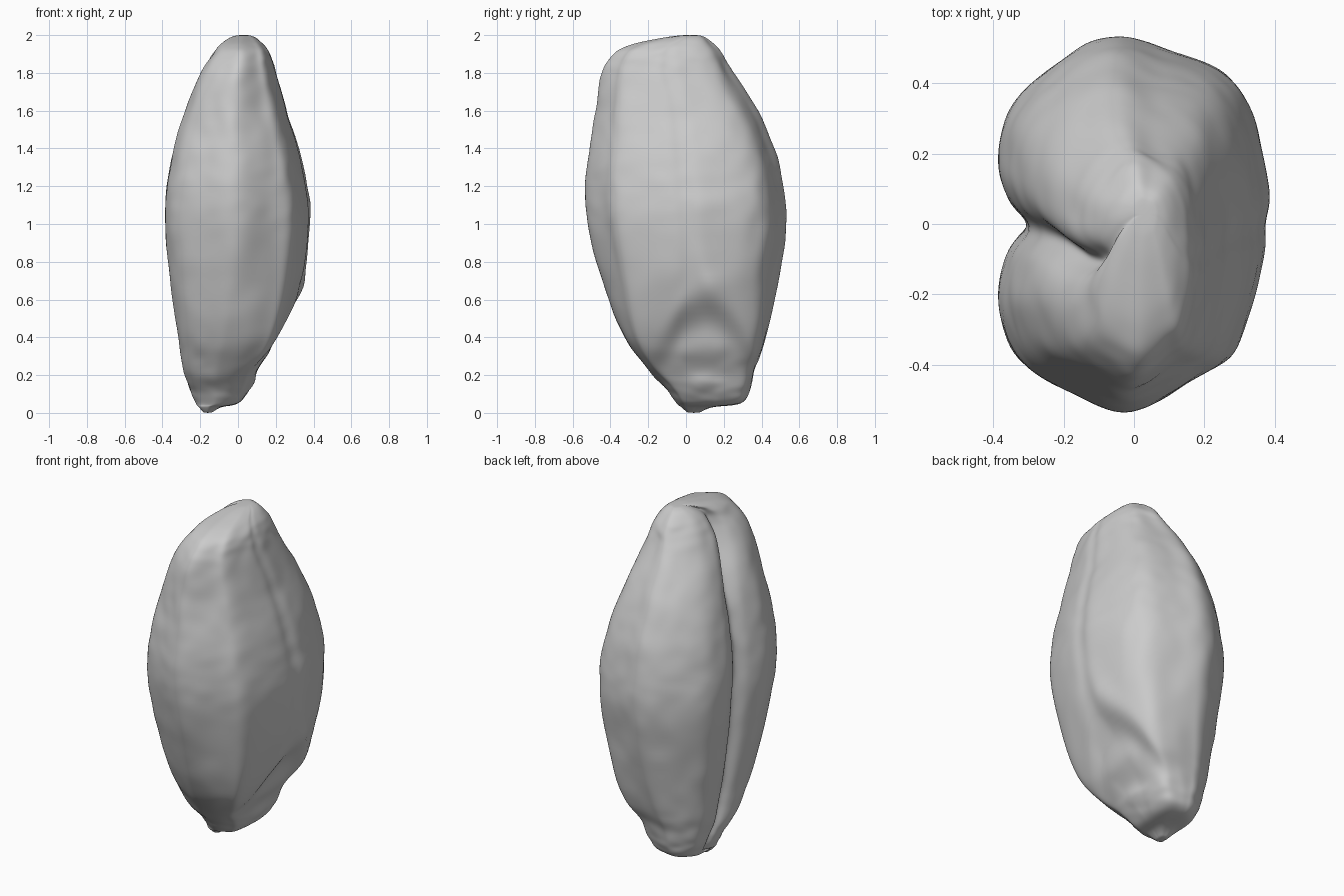
import bpy
import bmesh
from math import copysign, exp
from mathutils import Vector, noise

cube = bpy.data.objects.get("Cube")
if cube:
    bpy.data.objects.remove(cube, do_unlink=True)

COLUMNS, STEPS = 180, 9

# Cross-section in units of the half widths: ridged outer face, furrow on -x
SECTION = [(.98, 0), (1, .2), (.88, .6), (.66, .81), (.25, .92), (-.15, 1),
           (-.55, .87), (-.9, .62), (-1, .35), (-.95, .14), (-.85, 0),
           (-.94, -.16), (-1, -.42), (-.85, -.72), (-.45, -.9), (0, -1),
           (.5, -.81), (.78, -.66), (.97, -.2)]

# Height, then the x and y limits of the body at that height
LEVELS = [(0, -.18, -.14, .01, .07), (.03, -.205, -.09, -.025, .14),
          (.05, -.22, 0, -.05, .29), (.12, -.25, .055, -.1, .34),
          (.23, -.29, .105, -.2, .365),
          (.4, -.315, .22, -.325, .425), (.7, -.36, .34, -.445, .49),
          (1, -.385, .38, -.52, .535), (1.2, -.375, .365, -.535, .515),
          (1.4, -.337, .322, -.512, .468), (1.6, -.28, .258, -.477, .38),
          (1.8, -.195, .2, -.445, .25), (1.9, -.13, .17, -.385, .195),
          (1.95, -.09, .135, -.29, .155), (1.985, -.045, .095, -.13, .11),
          (2, 0, .06, -.02, .07)]


def spline(points, t, closed=False):
    """Smooth curve through the points, t counted in points."""
    n = len(points)
    i = int(t)
    f = t - i
    pick = lambda k: Vector(points[k % n if closed else max(0, min(n - 1, k))])
    a, b, c, d = (pick(i + k) for k in (-1, 0, 1, 2))
    return b + ((c - a) + ((2 * a - 5 * b + 4 * c - d)
                + (3 * (b - c) + d - a) * f) * f) * f / 2


def bell(value, centre, width):
    return exp(-((value - centre) / width) ** 2)


def surface_point(level, u, v):
    z, x0, x1, y0, y1 = level
    half_x, half_y = (x1 - x0) / 2, (y1 - y0) / 2
    # Squarer outer corners around the germ
    if u > 0:
        power = 1 - .5 * bell(z, .3, .28)
        u, v = u ** power, copysign(abs(v) ** power, v)
    out = Vector((u, v, 0)).normalized()
    p = Vector(((x0 + x1) / 2 + u * half_x, (y0 + y1) / 2 + v * half_y, z))
    fade = min(1, half_x / .15)
    # Furrow, deepest below the tip and wandering a little
    if u < 0:
        wander = .04 * noise.noise(Vector((0, 0, z * 3)))
        depth = .06 + .22 * bell(z, 1.8, .22)
        p.x += half_x * fade * depth * bell(v, wander, .12)
    # Germ hollow below an arched lip on the outer face
    else:
        arch = .57 - 4 * (p.y - .1) ** 2
        below = bell(z, arch - .1, .1) * bell(p.y, .1, .22)
        lip = bell(z, arch + .06, .06) * bell(p.y, .1, .2)
        p.x += u * (.015 * lip - .045 * below)
        p.x += .02 * bell(z, .69, .035) * bell(p.y, .14, .05)
        p.x += .02 * bell(z, .17, .05) * bell(p.y, .1, .07)
    # Husk wrinkles
    coarse = noise.noise(p * 5)
    medium = noise.noise(Vector((p.x * 9, p.y * 9, z * 12)))
    fine = noise.noise(Vector((p.x * 12, p.y * 12, z * 28)))
    return p + out * fade * (.006 * coarse + .005 * medium + .005 * fine)


# Loft the kernel from bottom to tip
bm = bmesh.new()
rings = []
total = (len(LEVELS) - 1) * STEPS
outline = [spline(SECTION, k * len(SECTION) / COLUMNS, True)
           for k in range(COLUMNS)]
for r in range(total + 1):
    level = spline(LEVELS, r / STEPS)
    rings.append([bm.verts.new(surface_point(level, *uv)) for uv in outline])
for low, high in zip(rings, rings[1:]):
    for k in range(COLUMNS):
        j = (k + 1) % COLUMNS
        bm.faces.new((low[k], low[j], high[j], high[k]))
# Close both ends with a fan around a centre point
for ring in (rings[0], rings[-1]):
    cap = bm.faces.new(ring)
    bmesh.ops.poke(bm, faces=[cap])
# Soften the ends and the folds
for _ in range(5):
    bmesh.ops.smooth_vert(bm, verts=bm.verts, factor=.5,
                          use_axis_x=True, use_axis_y=True, use_axis_z=True)
bmesh.ops.recalc_face_normals(bm, faces=bm.faces)
for face in bm.faces:
    face.smooth = True

mesh = bpy.data.meshes.new("grain_kernel")
bm.to_mesh(mesh)
bm.free()
kernel = bpy.data.objects.new("grain_kernel", mesh)
bpy.context.collection.objects.link(kernel)

# Plain grey husk
GREY = (.6, .6, .6, 1)
husk = bpy.data.materials.new("husk_grey")
husk.use_nodes = True
husk.diffuse_color = GREY
husk.node_tree.nodes["Principled BSDF"].inputs["Base Color"].default_value = GREY
mesh.materials.append(husk)
